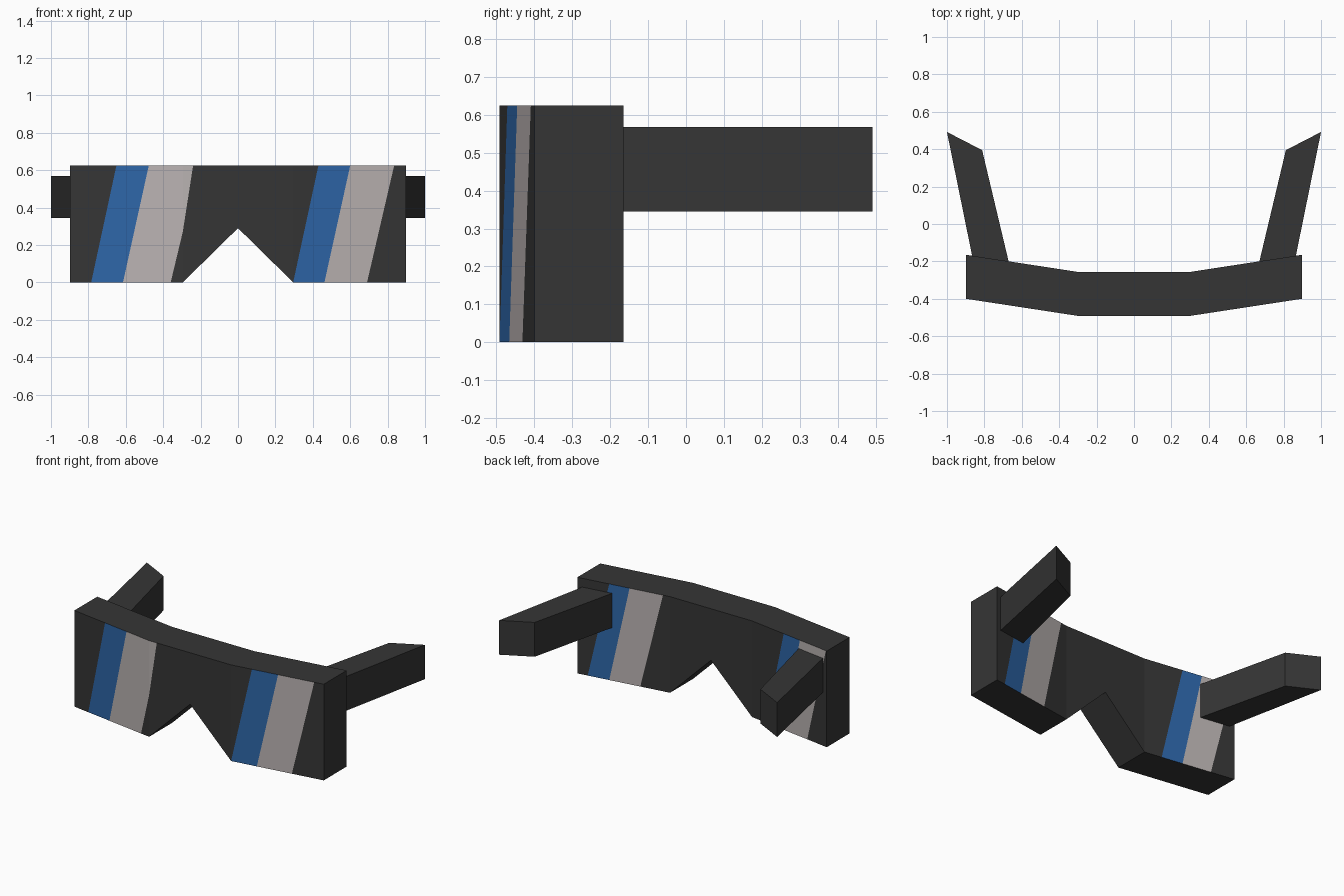
import bpy, bmesh

if "Cube" in bpy.data.objects:
    bpy.data.objects.remove(bpy.data.objects["Cube"])


def material(name, rgb):
    m = bpy.data.materials.new(name)
    m.diffuse_color = (*rgb, 1)
    m.use_nodes = True
    m.node_tree.nodes["Principled BSDF"].inputs["Base Color"].default_value = m.diffuse_color
    return m


DARK = material("charcoal", (0.036, 0.036, 0.036))
BLUE = material("blue", (0.027, 0.133, 0.392))
GREY = material("pale grey", (0.491, 0.451, 0.445))
HEIGHT = 0.625


def finish(bm, name, mats):
    mesh = bpy.data.meshes.new(name)
    bm.to_mesh(mesh)
    bm.free()
    for m in mats:
        mesh.materials.append(m)
    ob = bpy.data.objects.new(name, mesh)
    bpy.context.collection.objects.link(ob)
    return ob


# Visor body: curved slab with a nose notch, as rings of four points along x
bm = bmesh.new()
rings = []
for x, y, z in [(-0.897, -0.4, 0), (-0.295, -0.492, 0), (0, -0.492, 0.29),
                (0.295, -0.492, 0), (0.897, -0.4, 0)]:
    back = y + 0.235
    rings.append([bm.verts.new(p) for p in
                  [(x, y, z), (x, y, HEIGHT), (x, back, HEIGHT), (x, back, z)]])
for a, b in zip(rings, rings[1:]):
    for i in range(4):
        j = (i + 1) % 4
        bm.faces.new([a[i], b[i], b[j], a[j]])
bm.faces.new(rings[0])
bm.faces.new(rings[-1])
bmesh.ops.recalc_face_normals(bm, faces=bm.faces)

# Slanted stripes: side (-1 front, 1 back), panel x range,
# first edge (top x, bottom x), second edge (top x, bottom x), material slot
stripes = [
    (-1, -0.9, -0.29, (-0.65, -0.785), (-0.477, -0.615), 1),
    (-1, -0.9, -0.29, (-0.477, -0.615), (-0.21, -0.36), 2),
    (-1, -0.297, 0, (-0.7, -0.8), (-0.24, -0.337), 2),
    (-1, 0.29, 0.9, (0.43, 0.295), (0.6, 0.462), 1),
    (-1, 0.29, 0.9, (0.6, 0.462), (0.835, 0.69), 2),
    (1, 0.29, 0.9, (0.558, 0.69), (0.69, 0.83), 1),
    (1, 0.29, 0.9, (0.341, 0.488), (0.558, 0.69), 2),
    (1, -0.9, -0.29, (-0.68, -0.55), (-0.55, -0.41), 1),
    (1, -0.9, -0.29, (-0.89, -0.74), (-0.68, -0.55), 2),
]


def panel_faces(side, lo, hi):
    bm.normal_update()
    return [f for f in bm.faces if f.normal.y * side > 0.7
            and lo < f.calc_center_median().x < hi]


for side, lo, hi, first, second, slot in stripes:
    for top, bottom in (first, second):
        faces = panel_faces(side, lo, hi)
        geom = set(faces)
        for f in faces:
            geom.update(f.edges)
            geom.update(f.verts)
        bmesh.ops.bisect_plane(bm, geom=list(geom), dist=1e-4,
                               plane_co=(bottom, 0, 0),
                               plane_no=(HEIGHT, 0, bottom - top))
for side, lo, hi, first, second, slot in stripes:
    for f in panel_faces(side, lo, hi):
        c = f.calc_center_median()
        a, b = (e[1] + (e[0] - e[1]) * c.z / HEIGHT for e in (first, second))
        if a < c.x < b:
            f.material_index = slot
finish(bm, "visor_body", [DARK, BLUE, GREY])

# Side arms: splayed bars with an angled end, mirrored left and right
for s, side in ((-1, "left"), (1, "right")):
    bm = bmesh.new()
    plan = [(0.67, -0.202), (0.865, -0.172), (1.0, 0.492), (0.812, 0.395)]
    low, high = ([bm.verts.new((s * x, y, z)) for x, y in plan]
                 for z in (0.345, 0.568))
    bm.faces.new(low)
    bm.faces.new(high)
    for i in range(4):
        j = (i + 1) % 4
        bm.faces.new([low[i], low[j], high[j], high[i]])
    bmesh.ops.recalc_face_normals(bm, faces=bm.faces)
    finish(bm, side + "_arm", [DARK])
